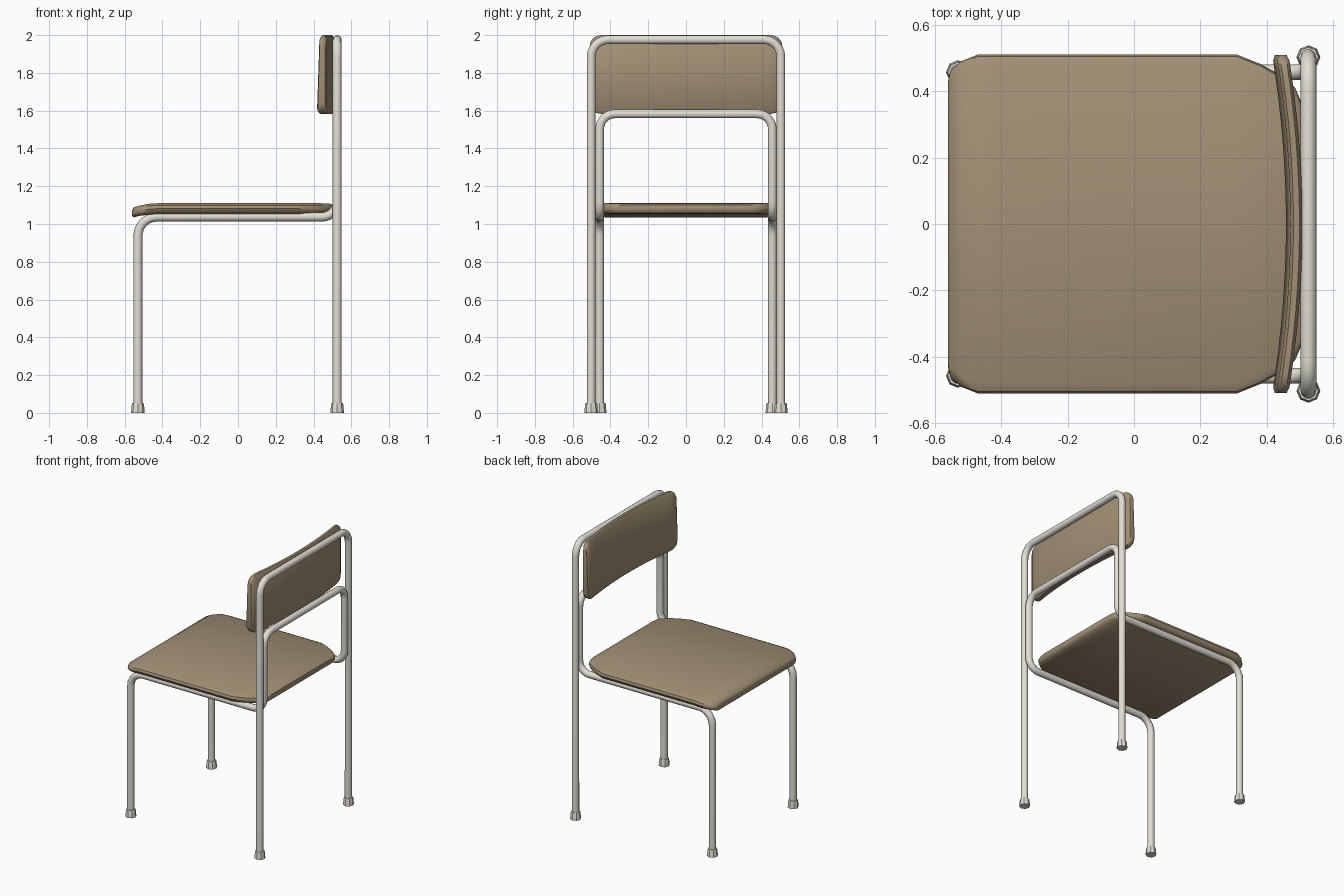
import bpy, bmesh, math
from mathutils import Vector

if "Cube" in bpy.data.objects:
    bpy.data.objects.remove(bpy.data.objects["Cube"])


def material(name, col):
    m = bpy.data.materials.new(name)
    m.diffuse_color = (*col, 1)
    m.use_nodes = True
    m.node_tree.nodes["Principled BSDF"].inputs["Base Color"].default_value = m.diffuse_color
    return m


METAL = material("painted_metal", (0.75, 0.73, 0.66))
WOOD = material("tan_board", (0.36, 0.28, 0.18))


def finish(ob, mat, angle=40):
    ob.data.materials.append(mat)
    bpy.ops.object.select_all(action='DESELECT')
    ob.select_set(True)
    bpy.context.view_layer.objects.active = ob
    bpy.ops.object.shade_smooth_by_angle(angle=math.radians(angle))


def fillet(points, radii, steps=6):
    """Round every inner right-angle corner of a path."""
    pts = [Vector(p) for p in points]
    out = [pts[0]]
    for i in range(1, len(pts) - 1):
        r = radii[i - 1]
        a = (pts[i - 1] - pts[i]).normalized() * r
        b = (pts[i + 1] - pts[i]).normalized() * r
        c = pts[i] + a + b
        for k in range(steps + 1):
            t = math.pi / 2 * k / steps
            out.append(c - b * math.cos(t) - a * math.sin(t))
    return out + [pts[-1]]


def tube(name, path, radius=0.024):
    cu = bpy.data.curves.new(name, 'CURVE')
    cu.dimensions = '3D'
    cu.bevel_depth = radius
    cu.bevel_resolution = 3
    cu.use_fill_caps = True
    sp = cu.splines.new('POLY')
    sp.points.add(len(path) - 1)
    for p, v in zip(sp.points, path):
        p.co = (*v, 1)
    ob = bpy.data.objects.new(name, cu)
    bpy.context.collection.objects.link(ob)
    bpy.ops.object.select_all(action='DESELECT')
    ob.select_set(True)
    bpy.context.view_layer.objects.active = ob
    bpy.ops.object.convert(target='MESH')
    finish(bpy.context.object, METAL)


def loft(name, rings, mat):
    """Skin a list of equal-length closed sections and cap the ends."""
    bm = bmesh.new()
    rows = [[bm.verts.new(p) for p in r] for r in rings]
    n = len(rows[0])
    for a, b in zip(rows, rows[1:]):
        for i in range(n):
            j = (i + 1) % n
            bm.faces.new((a[i], a[j], b[j], b[i]))
    bm.faces.new(rows[0])
    bm.faces.new(rows[-1])
    bmesh.ops.recalc_face_normals(bm, faces=bm.faces)
    me = bpy.data.meshes.new(name)
    bm.to_mesh(me)
    bm.free()
    ob = bpy.data.objects.new(name, me)
    bpy.context.collection.objects.link(ob)
    finish(ob, mat)


XB, XF, YB, YF = 0.525, -0.53, 0.502, 0.457

# rear legs: one inverted U
tube("back_frame", fillet([(XB, -YB, 0.01), (XB, -YB, 1.976), (XB, YB, 1.976), (XB, YB, 0.01)],
                          [0.09, 0.09]))

# front legs, seat rails and lower back bar: one continuous tube
side = [(XF, 0.01), (XF, 1.037), (XB, 1.037), (XB, 1.583)]
path = [(x, -YF, z) for x, z in side] + [(x, YF, z) for x, z in reversed(side)]
tube("front_frame", fillet(path, [0.1, 0.08, 0.08, 0.08, 0.08, 0.1]))

# flared foot caps
for label, x, y in (("front", XF, YF), ("rear", XB, YB)):
    for s in (-1, 1):
        rings = [[(x + r * math.cos(k * math.pi / 4), s * y + r * math.sin(k * math.pi / 4), z)
                  for k in range(8)]
                 for r, z in ((0.036, 0), (0.033, 0.04), (0.03, 0.052))]
        loft(f"{label}_foot", rings, METAL)

# seat: x, half width, underside, top
sections = [(-0.56, 0.43, 1.042, 1.075), (-0.553, 0.46, 1.035, 1.088), (-0.52, 0.49, 1.043, 1.098),
            (-0.47, 0.51, 1.05, 1.107), (-0.42, 0.51, 1.054, 1.11), (0.31, 0.51, 1.054, 1.11),
            (0.38, 0.482, 1.054, 1.11), (0.44, 0.448, 1.054, 1.11), (0.485, 0.41, 1.056, 1.108),
            (0.502, 0.37, 1.066, 1.1)]
rings = []
for x, w, b, t in sections:
    h = t - b
    half = [(w - 0.03, b), (w - 0.008, b + 0.2 * h), (w, b + 0.5 * h), (w - 0.006, b + 0.8 * h), (w - 0.03, t)]
    rings.append([(x, y, z) for y, z in half] + [(x, -y, z) for y, z in reversed(half)])
loft("seat", rings, WOOD)

# backrest: curved, slightly tilted panel with rounded corners
R, W, BOT, TOP = 0.06, 0.51, 1.583, 2.0
ends = [W - R + R * math.sin(math.radians(a)) for a in (0, 25, 45, 65, 80)]
ys = [-y for y in reversed(ends)] + [-W + R + (2 * (W - R)) * i / 14 for i in range(1, 14)] + ends
rings = []
for y in ys:
    d = max(0, abs(y) - (W - R))
    cut = R - math.sqrt(max(0, R * R - d * d))
    b, t = BOT + cut, TOP - cut
    back = 0.507 - 0.042 * (y / W) ** 2
    th = 0.036 if abs(y) < 0.5 else 0.026
    c = back - 0.018
    ring = []
    for u, z in ((-0.5, b + 0.012), (-0.25, b), (0.25, b), (0.5, b + 0.012),
                 (0.5, t - 0.012), (0.25, t), (-0.25, t), (-0.5, t - 0.012)):
        lean = 0.014 * (z - TOP) / (TOP - BOT) if u < 0 else 0
        ring.append((c + u * th + lean, y, z))
    rings.append(ring)
loft("backrest", rings, WOOD)
